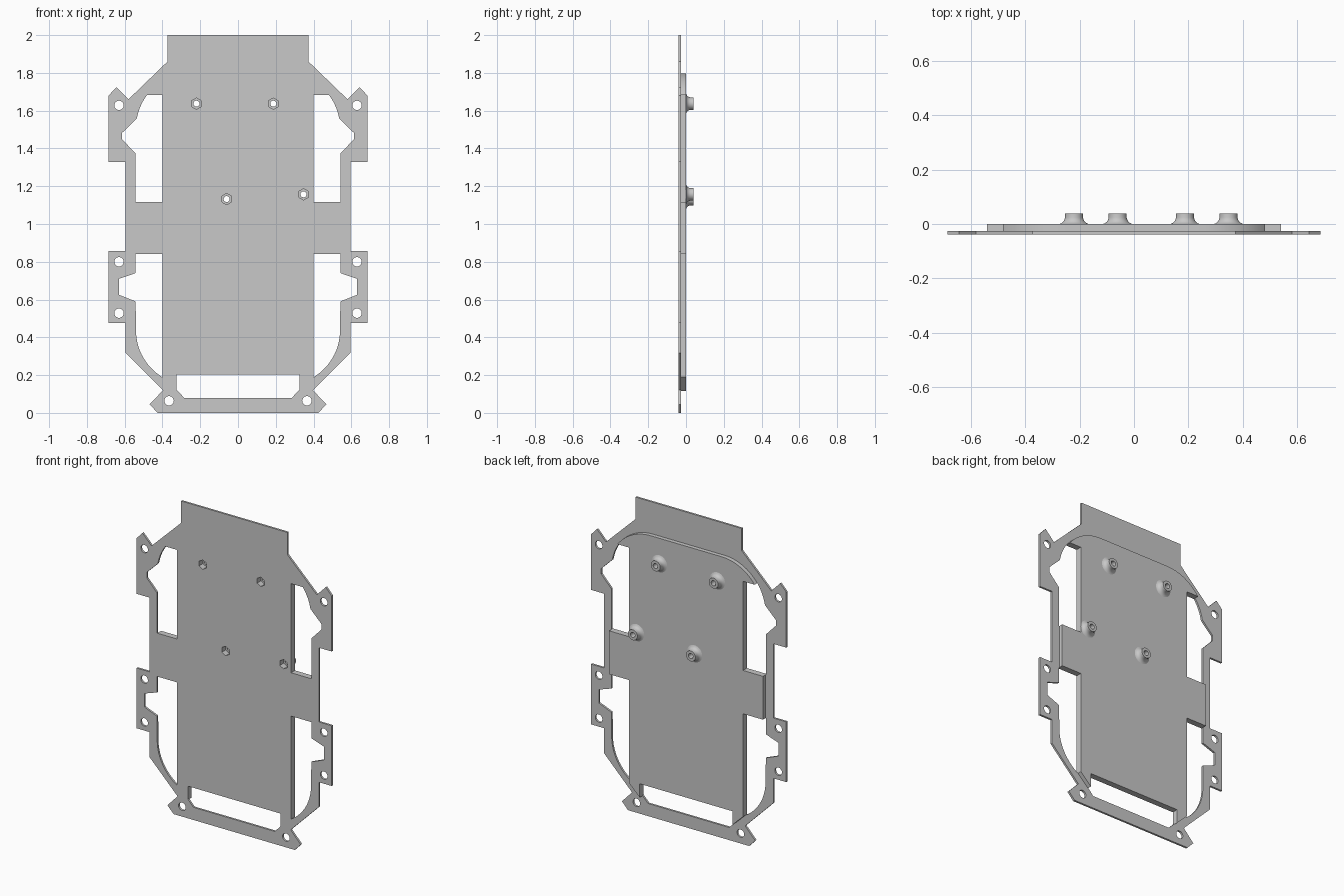
import bpy, bmesh
from math import sin, cos, radians, pi
from mathutils import Vector

if "Cube" in bpy.data.objects:
    bpy.data.objects.remove(bpy.data.objects["Cube"])

FRONT, STEP, BACK, TIP = -0.039, -0.026, 0.0, 0.039
BOSSES = [(-0.22, 1.637), (0.187, 1.637), (-0.06, 1.132), (0.347, 1.157)]

grey = bpy.data.materials.new("light grey")
grey.use_nodes = True
colour = (0.58, 0.58, 0.58, 1)
grey.diffuse_color = colour
grey.node_tree.nodes["Principled BSDF"].inputs["Base Color"].default_value = colour


def arc(cx, cz, r, start, end, n):
    angles = [radians(start + (end - start) * i / (n - 1)) for i in range(n)]
    return [(cx + r * cos(a), cz + r * sin(a)) for a in angles]


def ring(cx, cz, r, n):
    return [(cx + r * cos(pi / 2 + 2 * pi * i / n), cz + r * sin(pi / 2 + 2 * pi * i / n))
            for i in range(n)]


def flip(points):
    return [(-x, z) for x, z in reversed(points)]


def finish(name, bm):
    bmesh.ops.recalc_face_normals(bm, faces=bm.faces)
    mesh = bpy.data.meshes.new(name)
    bm.to_mesh(mesh)
    bm.free()
    mesh.materials.append(grey)
    obj = bpy.data.objects.new(name, mesh)
    bpy.context.collection.objects.link(obj)
    bpy.ops.object.select_all(action='DESELECT')
    obj.select_set(True)
    bpy.context.view_layer.objects.active = obj
    bpy.ops.object.shade_smooth_by_angle(angle=radians(30))


def sheet(name, loops, y0, y1):
    """Flat sheet: the first loop is the outline, the others are openings."""
    bm = bmesh.new()
    for loop in loops:
        verts = [bm.verts.new((x, y0, z)) for x, z in loop]
        for a, b in zip(verts, verts[1:] + verts[:1]):
            bm.edges.new((a, b))
    bmesh.ops.triangle_fill(bm, edges=bm.edges[:], use_beauty=True, normal=(0, -1, 0))
    extruded = bmesh.ops.extrude_face_region(bm, geom=bm.faces[:], use_keep_orig=True)
    moved = [g for g in extruded["geom"] if isinstance(g, bmesh.types.BMVert)]
    bmesh.ops.translate(bm, verts=moved, vec=(0, y1 - y0, 0))
    finish(name, bm)


# Outline of the thin frame, half then mirrored
half = [(0.373, 2.0), (0.373, 1.86), (0.58, 1.66), (0.643, 1.725), (0.685, 1.68),
        (0.685, 1.328), (0.595, 1.328), (0.595, 0.857), (0.685, 0.857), (0.685, 0.475),
        (0.595, 0.475), (0.595, 0.318), (0.397, 0.12), (0.468, 0.045), (0.425, 0)]
outline = half + flip(half)

# Side windows, with rounded corners
upper = ([(0.4, 1.117), (0.4, 1.682)] + arc(0.25, 1.508, 0.29, 37, 10, 8)
         + [(0.613, 1.483), (0.613, 1.448), (0.542, 1.373), (0.542, 1.117)])
lower = ([(0.4, 0.842), (0.542, 0.842), (0.542, 0.74), (0.63, 0.71), (0.63, 0.625),
          (0.542, 0.59)] + arc(0.25, 0.437, 0.29, 0, -58.8, 12))
slot_half = [(0.325, 0.204), (0.325, 0.122), (0.285, 0.08)]
slot = slot_half + flip(slot_half)

# Screw holes and hexagonal nut pockets
holes = [ring(s * x, z, 0.025, 20) for s in (1, -1)
         for x, z in ((0.63, 1.628), (0.63, 0.8), (0.63, 0.528), (0.365, 0.064))]
pockets = [ring(x, z, 0.03, 6) for x, z in BOSSES]

sheet("frame_plate",
      [outline, upper, flip(upper), lower, flip(lower), slot] + holes + pockets, FRONT, STEP)

# Thick central panel with side arms and a rounded top
panel_half = (arc(0.25, 1.508, 0.29, 90, 37, 14)
              + [(0.4, 1.682), (0.4, 1.117), (0.54, 1.117), (0.54, 0.842), (0.4, 0.842),
                 (0.4, 0.189), (0.325, 0.117), (0.325, 0.204)])
sheet("central_panel", [panel_half + flip(panel_half)] + pockets, STEP, BACK)

# Flared hollow bosses on the back
profile = [(0.016, 0), (0.054, 0), (0.046, 0.003), (0.039, 0.009), (0.035, 0.016),
           (0.033, 0.024), (0.033, TIP), (0.016, TIP)]
for i, (x, z) in enumerate(BOSSES):
    bm = bmesh.new()
    verts = [bm.verts.new((x + r, y, z)) for r, y in profile]
    edges = [bm.edges.new(p) for p in zip(verts, verts[1:] + verts[:1])]
    bmesh.ops.spin(bm, geom=verts + edges, cent=Vector((x, 0, z)), axis=(0, 1, 0),
                   angle=2 * pi, steps=28, use_merge=True)
    bmesh.ops.remove_doubles(bm, verts=bm.verts, dist=0.0001)
    finish(f"boss_{i + 1}", bm)
